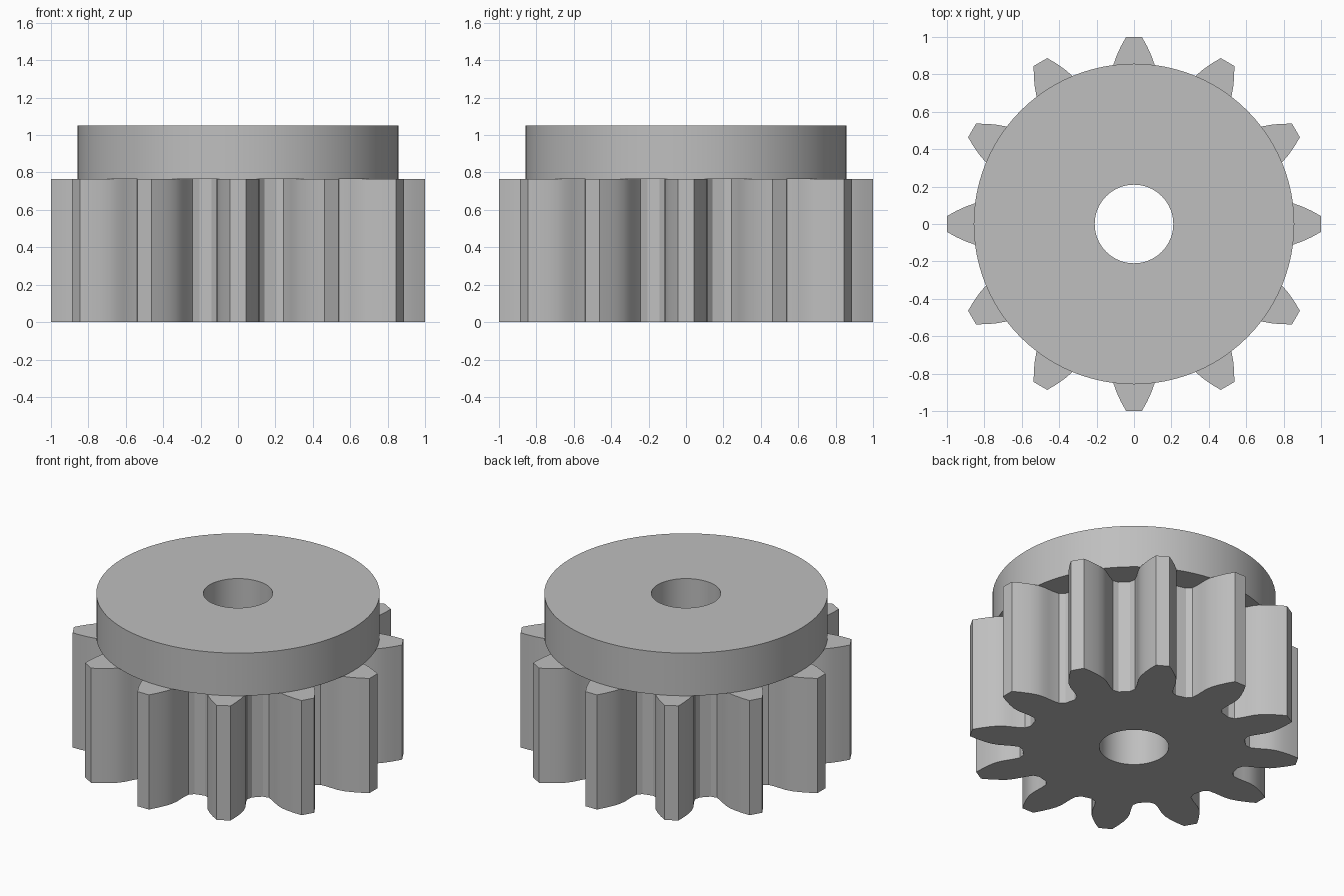
import bpy
import bmesh
from math import sin, cos, pi, radians

cube = bpy.data.objects.get("Cube")
if cube:
    bpy.data.objects.remove(cube, do_unlink=True)

TEETH = 12
BORE = 0.21
GEAR_TOP = 0.765
TOP = 1.05

grey = bpy.data.materials.new("plain grey")
grey.use_nodes = True
colour = (0.52, 0.52, 0.52, 1)
grey.diffuse_color = colour
grey.node_tree.nodes["Principled BSDF"].inputs["Base Color"].default_value = colour


def circle(radius, count=96):
    return [(radius * cos(2 * pi * i / count), radius * sin(2 * pi * i / count))
            for i in range(count)]


def gear_outline():
    # Half of one tooth, root to tip: (half width, distance from the axis)
    flank = [(0.142, 0.66), (0.116, 0.69), (0.113, 0.73), (0.114, 0.77),
             (0.115, 0.81), (0.109, 0.855), (0.093, 0.9), (0.07, 0.95),
             (0.042, 1.0)]
    tooth = [(r, -w) for w, r in flank] + [(r, w) for w, r in reversed(flank)]
    points = []
    for i in range(TEETH):
        a = 2 * pi * i / TEETH
        points += [(x * cos(a) - y * sin(a), x * sin(a) + y * cos(a)) for x, y in tooth]
    return points


def bored_prism(name, outline, bottom, top):
    """Extrude an outline with the round bore left open."""
    bm = bmesh.new()
    edges = []
    for loop in (outline, circle(BORE)):
        verts = [bm.verts.new((x, y, bottom)) for x, y in loop]
        edges += [bm.edges.new((v, verts[i - 1])) for i, v in enumerate(verts)]
    bmesh.ops.triangle_fill(bm, edges=edges, use_beauty=True)
    raised = bmesh.ops.extrude_face_region(bm, geom=bm.faces[:])["geom"]
    bmesh.ops.translate(bm, vec=(0, 0, top - bottom),
                        verts=[g for g in raised if isinstance(g, bmesh.types.BMVert)])
    bmesh.ops.recalc_face_normals(bm, faces=bm.faces[:])
    mesh = bpy.data.meshes.new(name)
    bm.to_mesh(mesh)
    bm.free()
    mesh.materials.append(grey)
    obj = bpy.data.objects.new(name, mesh)
    bpy.context.collection.objects.link(obj)
    bpy.ops.object.select_all(action='DESELECT')
    obj.select_set(True)
    bpy.context.view_layer.objects.active = obj
    bpy.ops.object.shade_smooth_by_angle(angle=radians(30))
    return obj


# Toothed lower part and the round flange above it
bored_prism("toothed_gear", gear_outline(), 0, GEAR_TOP)
bored_prism("round_flange", circle(0.857), GEAR_TOP, TOP)
